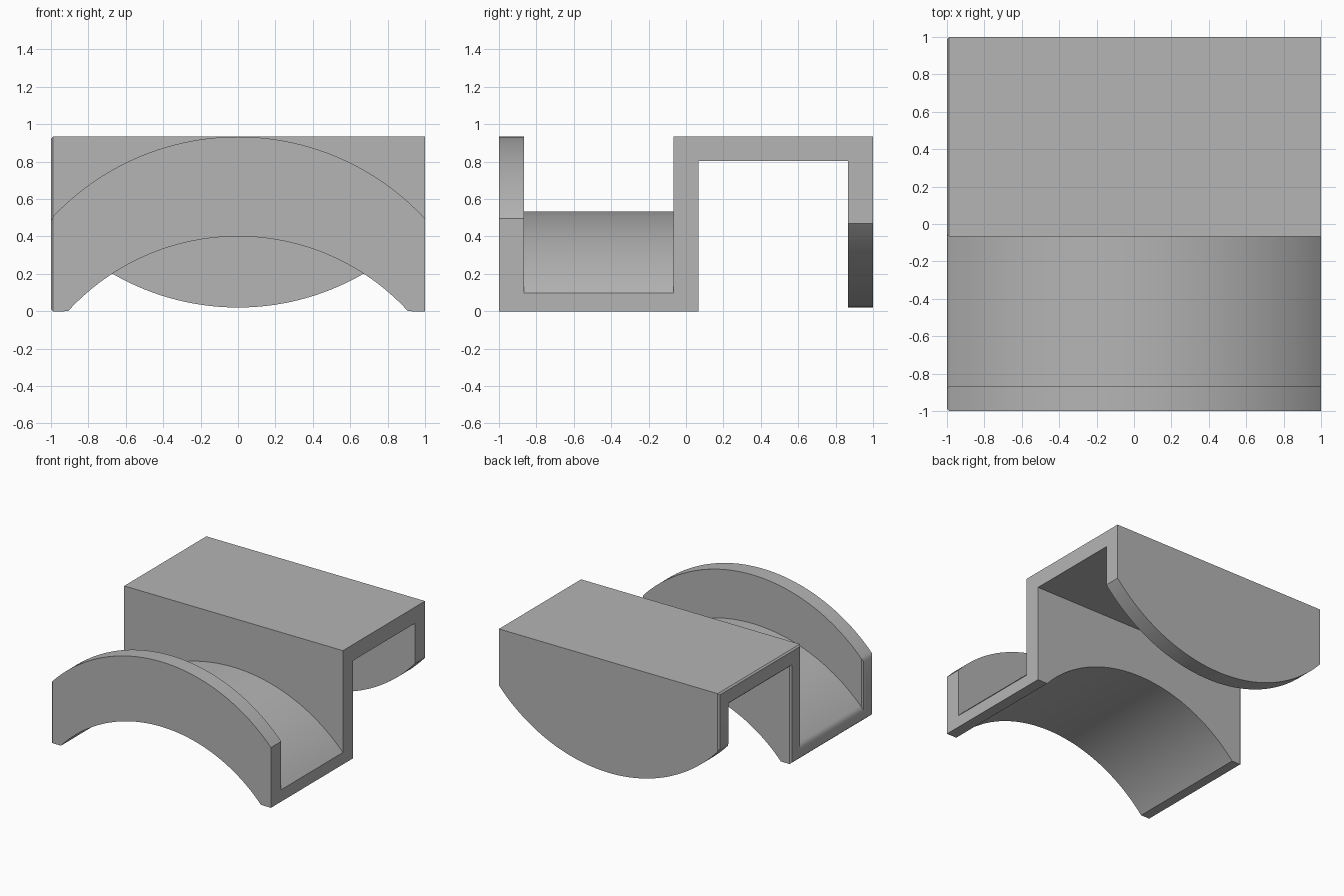
import bpy
import bmesh
from math import sqrt

cube = bpy.data.objects.get("Cube")
if cube:
    bpy.data.objects.remove(cube, do_unlink=True)

# Grey material
grey = bpy.data.materials.new("plain grey")
grey.use_nodes = True
colour = (0.46, 0.46, 0.46, 1)
grey.diffuse_color = colour
grey.node_tree.nodes["Principled BSDF"].inputs["Base Color"].default_value = colour

WALL = 0.133       # sheet thickness
TOP = 0.935
MID = WALL / 2
CHAMFER = 0.012    # on the right end only
FOOT = 0.909       # where the arch meets the ground


def arch(x, radius, peak):
    """Height of a circular arch whose crown is at x = 0."""
    return peak - radius + sqrt(radius * radius - x * x)


def section(x, inset=0.0):
    """Folded sheet outline across y at one x; each point carries its inward direction."""
    under = max(0.0, arch(x, 1.233, 0.40))
    floor = arch(x, 1.367, 0.533)
    lip = arch(x, 1.36, 0.933)
    flap = 0.02 + 1.336 - sqrt(1.336 ** 2 - x * x)
    roof = TOP - WALL
    outline = [
        (-1, under, 1, 1), (-1, lip, 1, -1),                            # front lip
        (WALL - 1, lip, -1, -1), (WALL - 1, floor, -1, -1),             # channel
        (-MID, floor, 1, -1), (-MID, TOP, 1, -1),                       # middle wall
        (1, TOP, -1, -1), (1, flap, -1, 1),                             # top and back flap
        (1 - WALL, flap, 1, 1), (1 - WALL, roof, 1, 1),
        (MID, roof, -1, 1), (MID, under, -1, 1),
    ]
    return [(x, y + inset * dy, z + inset * dz) for y, z, dy, dz in outline]


# Stations along the length, with the chamfered end first
steps = 72
xs = [-FOOT + 2 * FOOT * i / steps for i in range(steps + 1)]
ends = [FOOT + (1 - FOOT) * i / 4 for i in range(1, 5)]
xs = [-1 + CHAMFER] + [-x for x in reversed(ends[:-1])] + xs + ends
sections = [section(-1, CHAMFER)] + [section(x) for x in xs]

# Loft the sections and close both ends
bm = bmesh.new()
rings = [[bm.verts.new(p) for p in s] for s in sections]
for a, b in zip(rings, rings[1:]):
    for i in range(len(a)):
        j = (i + 1) % len(a)
        bm.faces.new((a[i], a[j], b[j], b[i]))
bm.faces.new(rings[0])
bm.faces.new(rings[-1])
bmesh.ops.recalc_face_normals(bm, faces=bm.faces)
mesh = bpy.data.meshes.new("folded_arch_bracket")
bm.to_mesh(mesh)
bm.free()
mesh.materials.append(grey)

bracket = bpy.data.objects.new("folded_arch_bracket", mesh)
bpy.context.collection.objects.link(bracket)

# Smooth curved strips, sharp folds
bpy.ops.object.select_all(action='DESELECT')
bracket.select_set(True)
bpy.context.view_layer.objects.active = bracket
bpy.ops.object.shade_smooth_by_angle(angle=0.5)
